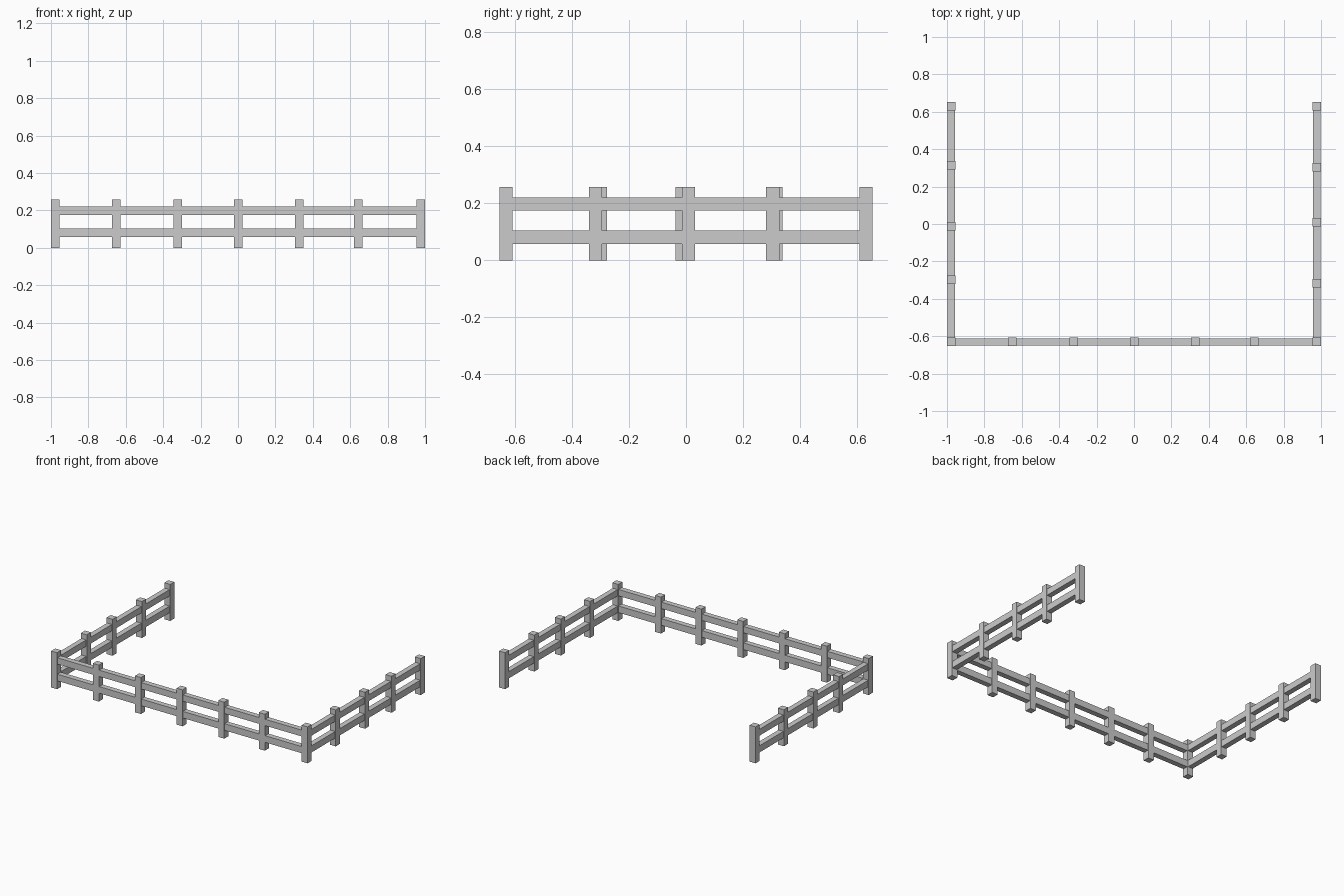
import bpy

if "Cube" in bpy.data.objects:
    bpy.data.objects.remove(bpy.data.objects["Cube"])


def box(name, lo, hi):
    """Axis-aligned box between two corners."""
    bpy.ops.mesh.primitive_cube_add(
        size=1, location=[(a + b) / 2 for a, b in zip(lo, hi)])
    ob = bpy.context.object
    ob.name = name
    ob.scale = [b - a for a, b in zip(lo, hi)]
    bpy.ops.object.transform_apply(location=False, rotation=False, scale=True)
    return ob


X, Y = 0.977, 0.63          # centre lines of the fence runs
POST, HEIGHT = 0.023, 0.257  # post half width, post height
RAIL = 0.019                # rail half thickness
LEVELS = {"lower": (0.057, 0.104), "upper": (0.175, 0.22)}


def post(name, x, y):
    box(name, (x - POST, y - POST, 0), (x + POST, y + POST, HEIGHT))


# Posts of the front run, corners included
for x in (-X, -0.651, -0.323, 0.002, 0.327, 0.643, X):
    post("front_post", x, -Y)

# Posts of the two side runs, slightly uneven spacing
for y in (-0.299, -0.013, 0.315, Y):
    post("left_post", -X, y)
for y in (-0.317, 0.009, 0.304, Y):
    post("right_post", X, y)

# Two rails on each run
for level, (z0, z1) in LEVELS.items():
    box(f"front_{level}_rail", (-X, -Y - RAIL, z0), (X, -Y + RAIL, z1))
    for side, x in (("left", -X), ("right", X)):
        box(f"{side}_{level}_rail", (x - RAIL, -Y, z0), (x + RAIL, Y, z1))
